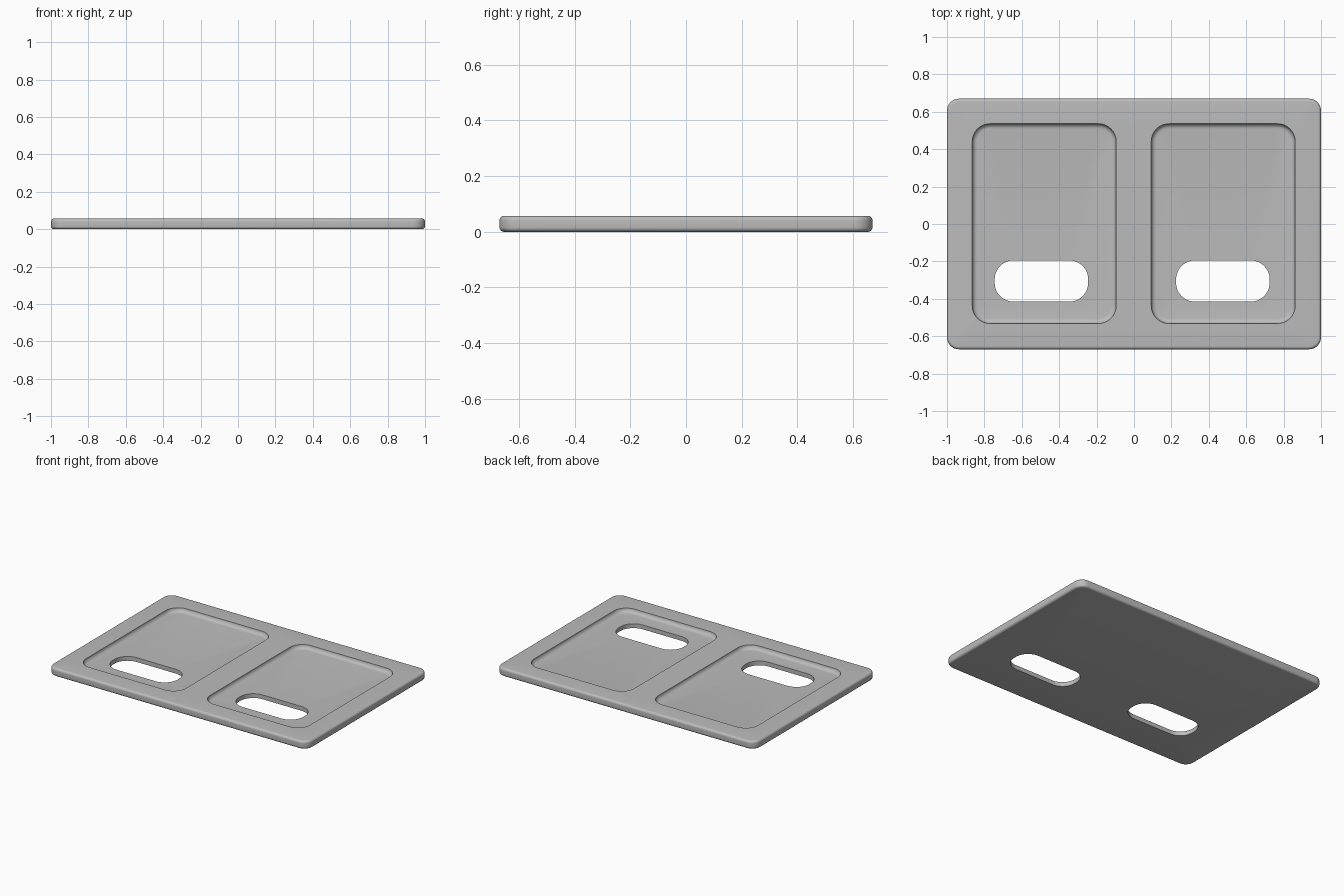
import bpy, bmesh, math

cube = bpy.data.objects.get("Cube")
if cube:
    bpy.data.objects.remove(cube, do_unlink=True)

HEIGHT = 0.057
DEPTH = 0.027
FLOOR = HEIGHT - DEPTH
EDGE = 0.016
STEPS = 10


def material(name, colour):
    mat = bpy.data.materials.new(name)
    mat.use_nodes = True
    mat.diffuse_color = colour
    mat.node_tree.nodes["Principled BSDF"].inputs["Base Color"].default_value = colour
    return mat


def ring(bm, centre, half, radius, z, inset=0.0):
    """Rounded rectangle of vertices at height z, shrunk by inset."""
    cx, cy = centre
    r = radius - inset
    verts = []
    for k, (sx, sy) in enumerate(((1, 1), (-1, 1), (-1, -1), (1, -1))):
        for i in range(STEPS + 1):
            a = math.pi / 2 * (k + i / STEPS)
            verts.append(bm.verts.new((cx + sx * (half[0] - radius) + r * math.cos(a),
                                       cy + sy * (half[1] - radius) + r * math.sin(a), z)))
    return verts


def loft(bm, rings):
    for low, high in zip(rings, rings[1:]):
        n = len(low)
        for i in range(n):
            j = (i + 1) % n
            bm.faces.new((low[i], low[j], high[j], high[i]))


def fill(bm, loops):
    """Flat face bounded by the first loop, with the others as holes."""
    edges = [bm.edges.get((lp[i - 1], lp[i])) for lp in loops for i in range(len(lp))]
    bmesh.ops.triangle_fill(bm, edges=edges, use_beauty=True, use_dissolve=False,
                            normal=(0, 0, 1))


bm = bmesh.new()
arc = [math.pi / 2 * i / 6 for i in range(7)]

# Outer body with rounded top and bottom edges
profile = [(EDGE * (1 - math.sin(a)), EDGE * (1 - math.cos(a))) for a in arc]
profile += [(EDGE * (1 - math.cos(a)), HEIGHT - EDGE * (1 - math.sin(a))) for a in arc]
body = [ring(bm, (0, 0), (1, 0.67), 0.065, z, inset) for inset, z in profile]
loft(bm, body)

tops, bottoms = [body[-1]], [body[0]]
for pocket_x, slot_x in ((-0.48, -0.495), (0.477, 0.475)):
    # Shallow pocket whose wall sweeps into the floor
    pocket = [ring(bm, (pocket_x, 0.002), (0.385, 0.534), 0.095,
                   HEIGHT - DEPTH * math.sin(a), DEPTH * (1 - math.cos(a))) for a in arc]
    loft(bm, pocket)
    # Through slot
    slot = [ring(bm, (slot_x, -0.305), (0.25, 0.11), 0.1, z) for z in (FLOOR, 0)]
    loft(bm, slot)
    fill(bm, [pocket[-1], slot[0]])
    tops.append(pocket[0])
    bottoms.append(slot[1])

fill(bm, tops)
fill(bm, bottoms)
bmesh.ops.recalc_face_normals(bm, faces=bm.faces)

mesh = bpy.data.meshes.new("double_pocket_plate")
bm.to_mesh(mesh)
bm.free()
plate = bpy.data.objects.new("double_pocket_plate", mesh)
bpy.context.collection.objects.link(plate)
mesh.materials.append(material("plain grey", (0.5, 0.5, 0.5, 1)))

# Smooth curved surfaces, sharp rims
bpy.ops.object.select_all(action='DESELECT')
plate.select_set(True)
bpy.context.view_layer.objects.active = plate
bpy.ops.object.shade_smooth_by_angle(angle=math.radians(35))
